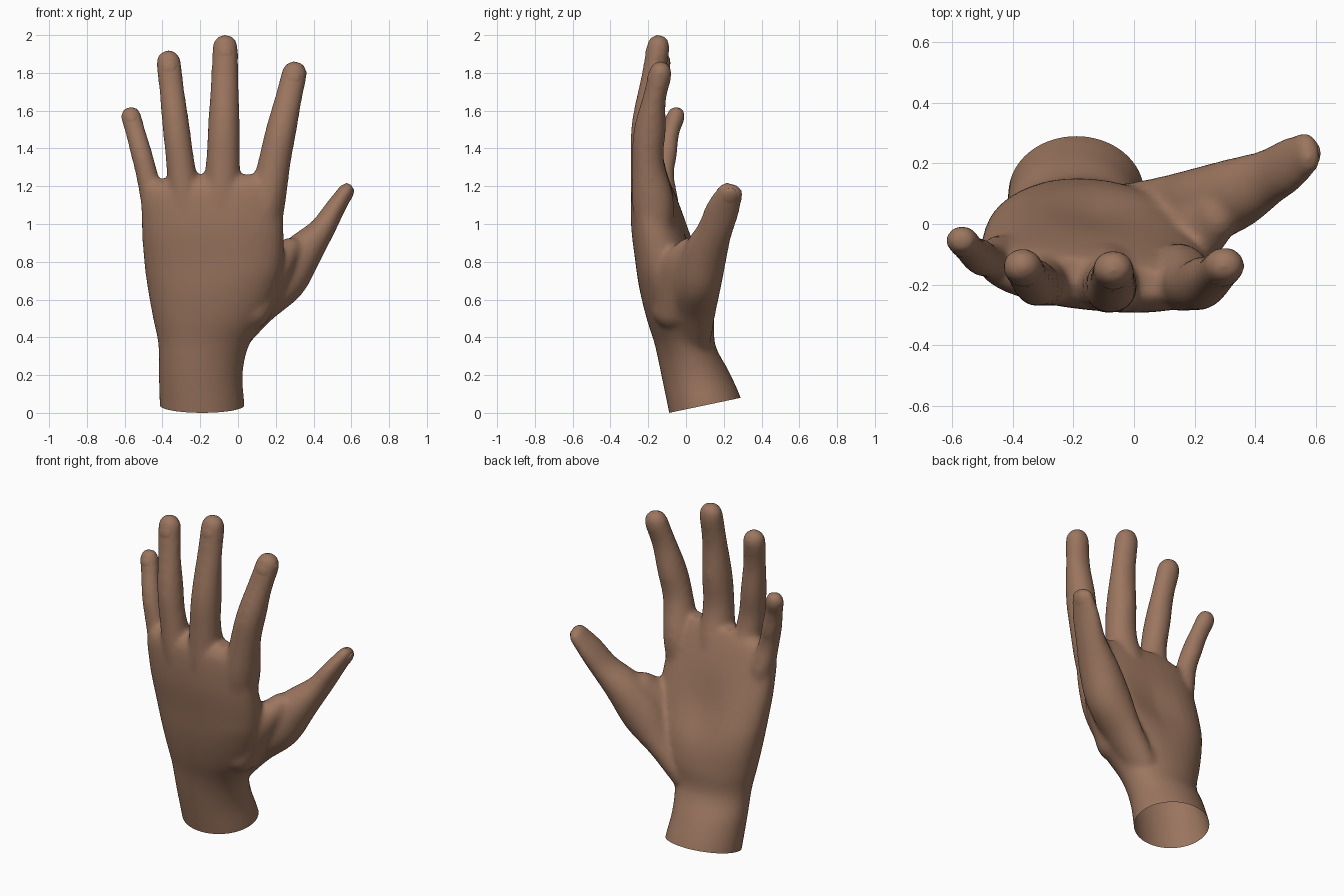
import bpy, bmesh, math
from mathutils import Vector, Matrix

if "Cube" in bpy.data.objects:
    bpy.data.objects.remove(bpy.data.objects["Cube"])

SEG = 32
skin = bpy.data.materials.new("brown_skin")
skin.diffuse_color = (0.33, 0.18, 0.115, 1)
skin.use_nodes = True
skin.node_tree.nodes["Principled BSDF"].inputs["Base Color"].default_value = skin.diffuse_color


def spline(stations, steps):
    """Smooth in-between stations (Catmull-Rom) for any number of components."""
    p = [stations[0]] + list(stations) + [stations[-1]]
    out = []
    for i in range(1, len(p) - 2):
        for s in range(steps):
            u = s / steps
            out.append([0.5 * (2 * b + (c - a) * u + (2 * a - 5 * b + 4 * c - d) * u * u
                               + (3 * b - a - 3 * c + d) * u ** 3)
                        for a, b, c, d in zip(p[i - 1], p[i], p[i + 1], p[i + 2])])
    out.append(list(stations[-1]))
    return out


def frame(t):
    """Axes of a cross-section: direction t, then side and depth square to it."""
    t = t.normalized()
    y = Vector((0, 1, 0))
    b = (y - t * y.dot(t)).normalized()
    return t, b.cross(t), b


def skin_rings(bm, rings):
    loops = [[bm.verts.new(v) for v in r] for r in rings]
    for a, b in zip(loops, loops[1:]):
        for i in range(SEG):
            j = (i + 1) % SEG
            bm.faces.new((a[i], a[j], b[j], b[i]))
    bm.faces.new(loops[0][::-1])
    bm.faces.new(loops[-1])


def finger(root, joint, tip, r_joint, r_tip):
    """Stations of a finger: tapered, with soft swellings between the joints."""
    keys = [(*root, r_joint * 1.24, r_joint * 1.34),
            (*joint, r_joint, r_joint * 1.02),
            (*tip, r_tip, r_tip * 0.86)]
    pts = spline(keys, 10)
    for i, p in enumerate(pts):
        swell = math.cos(2 * math.pi * (i / 10 - 1.2) / 0.8)
        p[3] *= 1 + 0.015 * swell
        p[4] *= 1 + 0.07 * swell
        p[1] += 0.03 * p[4] * swell
    return pts


def digit(bm, pts):
    """Round-ended tube through (x, y, z, side radius, depth radius)."""
    pos = [Vector(p[:3]) for p in pts]
    sections = []
    for i, p in enumerate(pts):
        t = pos[min(i + 1, len(pos) - 1)] - pos[max(i - 1, 0)]
        sections.append((pos[i], frame(t), p[3], p[4]))

    def cap(sec, sign):
        c, f, rn, rb = sec
        res = []
        for k in range(1, 8):
            a = k / 7 * math.radians(84)
            w = math.cos(a) ** 0.85
            res.append((c + f[0] * sign * rn * 1.07 * math.sin(a), f, rn * w, rb * w))
        return res

    sections = cap(sections[0], -1)[::-1] + sections + cap(sections[-1], 1)
    skin_rings(bm, [[c + n * rn * math.cos(2 * math.pi * i / SEG)
                     + b * rb * math.sin(2 * math.pi * i / SEG) for i in range(SEG)]
                    for c, (t, n, b), rn, rb in sections])


def palm(bm, rows):
    """Loft of ovals, slanted at the wrist, skewed, squarer and hollowed higher up."""
    rings = []
    for z, x0, x1, y0, y1 in spline(rows, 5):
        rise = min(1, max(0, (z - 0.3) / 0.45))
        tilt = 0.21 * min(1, max(0, (0.36 - z) / 0.3))
        skew = 0.037 * rise
        hollow = 0.04 * math.exp(-((z - 0.82) / 0.18) ** 2)
        ring = []
        for i in range(SEG):
            a = 2 * math.pi * i / SEG
            u, v = [math.copysign(abs(w) ** (1 - 0.14 * rise), w)
                    for w in (math.cos(a), math.sin(a))]
            y = (y0 + y1) / 2 + v * (y1 - y0) / 2 - skew * u
            if v > 0:
                y -= hollow * math.exp(-u * u / 0.15)
            ring.append(Vector(((x0 + x1) / 2 + u * (x1 - x0) / 2, y, z + tilt * y)))
        rings.append(ring)
    skin_rings(bm, rings)


# fingers and thumb, root to tip
digits = {
    "index": finger((.13, -.165, 1.0), (.212, -.2, 1.42), (.297, -.14, 1.79), .083, .067),
    "middle": finger((-.09, -.165, 1.0), (-.076, -.206, 1.45), (-.068, -.15, 1.93), .086, .067),
    "ring": finger((-.265, -.16, 1.0), (-.318, -.197, 1.43), (-.367, -.142, 1.85), .073, .065),
    "pinky": finger((-.42, -.11, 1.0), (-.497, -.115, 1.32), (-.565, -.057, 1.565), .057, .054),
}
digits["thumb"] = spline([
    (-.02, .035, .40, .08, .10), (.11, .04, .55, .09, .12), (.235, .065, .70, .125, .125),
    (.335, .1, .84, .108, .118), (.44, .152, .965, .07, .095), (.512, .195, 1.08, .054, .09),
    (.57, .235, 1.17, .043, .07),
], 6)
# muscle between thumb and back of the hand
web = spline([(.08, -.07, .55, .1, .11), (.2, -.03, .76, .09, .11),
              (.265, .03, .85, .07, .09)], 5)

bm = bmesh.new()
# wrist and palm: z, x0, x1, y0, y1
palm(bm, [
    (-.10, -.41, .04, -.07, .33),
    (.02, -.415, .035, -.09, .29),
    (.20, -.42, .025, -.128, .225),
    (.36, -.422, .06, -.165, .155),
    (.50, -.45, .15, -.208, .15),
    (.65, -.477, .21, -.242, .13),
    (.80, -.497, .24, -.262, .08),
    (1.0, -.51, .24, -.284, .0),
    (1.19, -.495, .22, -.275, -.08),
    (1.26, -.32, .16, -.225, -.125),
])
for pts in [*digits.values(), web]:
    digit(bm, pts)
bmesh.ops.recalc_face_normals(bm, faces=bm.faces[:])
mesh = bpy.data.meshes.new("hand")
bm.to_mesh(mesh)
bm.free()
hand = bpy.data.objects.new("hand", mesh)
bpy.context.collection.objects.link(hand)

# fuse the parts into one soft skin
fuse = hand.modifiers.new("fuse", 'REMESH')
fuse.mode = 'VOXEL'
fuse.voxel_size = 0.014
soft = hand.modifiers.new("soft", 'SMOOTH')
soft.factor = 0.5
soft.iterations = 12
bpy.context.view_layer.update()
dg = bpy.context.evaluated_depsgraph_get()
fused = bpy.data.meshes.new_from_object(hand.evaluated_get(dg))
hand.modifiers.clear()
hand.data = fused

# slanted open end of the wrist
bm = bmesh.new()
bm.from_mesh(fused)
bmesh.ops.bisect_plane(bm, geom=bm.verts[:] + bm.edges[:] + bm.faces[:],
                       plane_co=(0, 0, .019), plane_no=(0, -.21, 1), clear_inner=True)
bm.to_mesh(fused)
bm.free()


def nail(name, pts, half_width, back):
    """Thin domed plate sunk into the outer side of a fingertip."""
    s = pts[-1 - back]
    t, n, b = frame(Vector(pts[-back][:3]) - Vector(pts[-2 - back][:3]))
    out, side, r = (n, b, s[3]) if name == "thumb" else (-b, n, s[4])
    rot = Matrix((side, t, out)).transposed().to_4x4()
    me = bpy.data.meshes.new(name + "_nail")
    nb = bmesh.new()
    bmesh.ops.create_uvsphere(nb, u_segments=24, v_segments=12, radius=1)
    nb.transform(Matrix.Translation(Vector(s[:3]) + out * (r - 0.023)) @ rot
                 @ Matrix.Diagonal((half_width, half_width * 1.3, 0.023, 1)))
    bmesh.ops.recalc_face_normals(nb, faces=nb.faces[:])
    nb.to_mesh(me)
    nb.free()
    ob = bpy.data.objects.new(name + "_nail", me)
    bpy.context.collection.objects.link(ob)
    return ob


# nails
parts = [hand]
for name, pts in digits.items():
    parts.append(nail(name, pts, {"pinky": .034, "thumb": .05}.get(name, .043),
                      2 if name == "thumb" else 1))

for ob in parts:
    ob.data.materials.clear()
    ob.data.materials.append(skin)
    bpy.ops.object.select_all(action='DESELECT')
    ob.select_set(True)
    bpy.context.view_layer.objects.active = ob
    bpy.ops.object.shade_smooth_by_angle(angle=math.radians(45))
